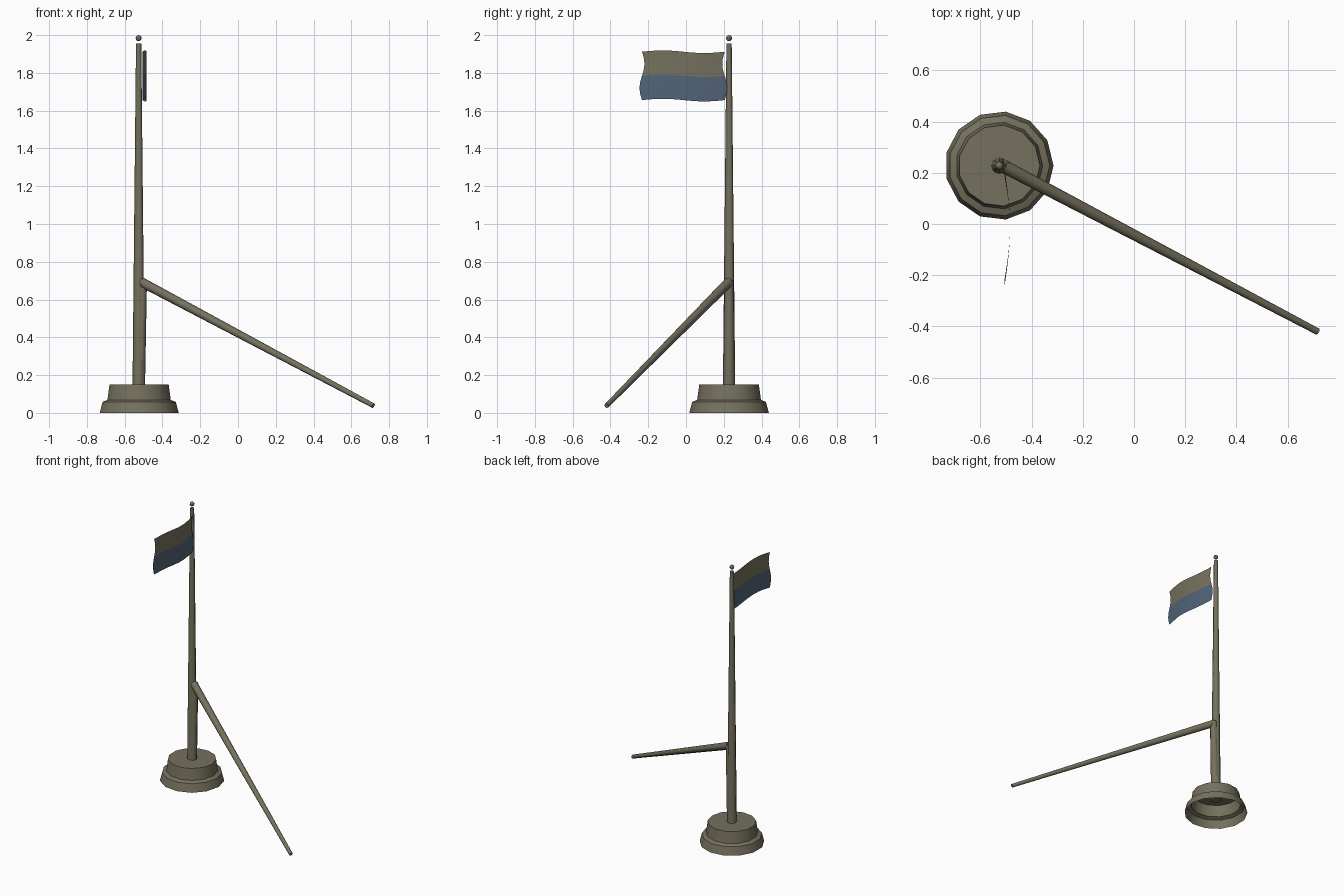
import bpy, bmesh, math
from mathutils import Vector

cube = bpy.data.objects.get("Cube")
if cube:
    bpy.data.objects.remove(cube, do_unlink=True)


def material(name, rgb):
    m = bpy.data.materials.new(name)
    m.use_nodes = True
    m.diffuse_color = (*rgb, 1)
    m.node_tree.nodes["Principled BSDF"].inputs["Base Color"].default_value = (*rgb, 1)
    return m


OLIVE = material("olive grey", (0.18, 0.165, 0.112))
BLUE = material("slate blue", (0.084, 0.127, 0.19))
PX, PY = -0.526, 0.228          # pole axis


def finish(name, bm, mats=(OLIVE,), angle=40):
    mesh = bpy.data.meshes.new(name)
    bm.to_mesh(mesh)
    bm.free()
    obj = bpy.data.objects.new(name, mesh)
    bpy.context.collection.objects.link(obj)
    for m in mats:
        mesh.materials.append(m)
    bpy.ops.object.select_all(action='DESELECT')
    obj.select_set(True)
    bpy.context.view_layer.objects.active = obj
    bpy.ops.object.shade_smooth_by_angle(angle=math.radians(angle))
    return obj


def rod(name, start, end, r1, r2, sides=8):
    """Tapered rod between two points."""
    a, b = Vector(start), Vector(end)
    bm = bmesh.new()
    bmesh.ops.create_cone(bm, cap_ends=True, segments=sides, radius1=r1,
                          radius2=r2, depth=(b - a).length)
    turn = (b - a).to_track_quat('Z', 'Y').to_matrix()
    bmesh.ops.rotate(bm, verts=bm.verts, matrix=turn)
    bmesh.ops.translate(bm, verts=bm.verts, vec=(a + b) / 2)
    return finish(name, bm, angle=50)


# Stepped base, thirteen-sided, hollow and open underneath
SIDES = 13
bm = bmesh.new()
rings = []
for r, z in [(0.212, 0), (0.197, 0.058), (0.17, 0.069), (0.159, 0.15)]:
    ring = []
    for i in range(SIDES):
        t = math.tau * i / SIDES
        ring.append(bm.verts.new((PX + r * math.cos(t), PY + r * math.sin(t), z)))
    rings.append(ring)
for low, high in zip(rings, rings[1:]):
    for i in range(SIDES):
        j = (i + 1) % SIDES
        bm.faces.new((low[i], low[j], high[j], high[i]))
bm.faces.new(rings[-1])
finish("base", bm)

# Tall pole, lower brace leaning into it, and diagonal strut
rod("pole", (PX, PY, 0.1), (PX, PY, 1.955), 0.033, 0.014)
rod("lower_brace", (-0.522, PY, 0.1), (-0.506, PY, 0.7), 0.029, 0.024)
rod("diagonal_strut", (-0.51, 0.226, 0.692), (0.717, -0.42, 0.038), 0.026, 0.013)

# Finial ball
bm = bmesh.new()
bmesh.ops.create_uvsphere(bm, u_segments=8, v_segments=6, radius=0.016)
bmesh.ops.translate(bm, verts=bm.verts, vec=(PX, PY, 1.984))
finish("finial_ball", bm)

# Waving two-band flag
N = 12
bm = bmesh.new()
grid = []
for i in range(N + 1):
    u = i / N
    row = []
    for k in range(N + 1):
        v = k / N
        x = -0.506 + 0.022 * math.sin(math.pi * u)
        y = 0.205 - 0.438 * u - 0.013 * math.sin(math.tau * v) * (1 - 2 * u)
        z = 1.912 - 0.256 * v - 0.007 * math.sin(math.tau * u)
        row.append(bm.verts.new((x, y, z)))
    grid.append(row)
for i in range(N):
    for k in range(N):
        f = bm.faces.new((grid[i][k], grid[i][k + 1], grid[i + 1][k + 1], grid[i + 1][k]))
        f.material_index = int(k >= N // 2)
bmesh.ops.reverse_faces(bm, faces=bm.faces)
finish("flag", bm, (OLIVE, BLUE))
